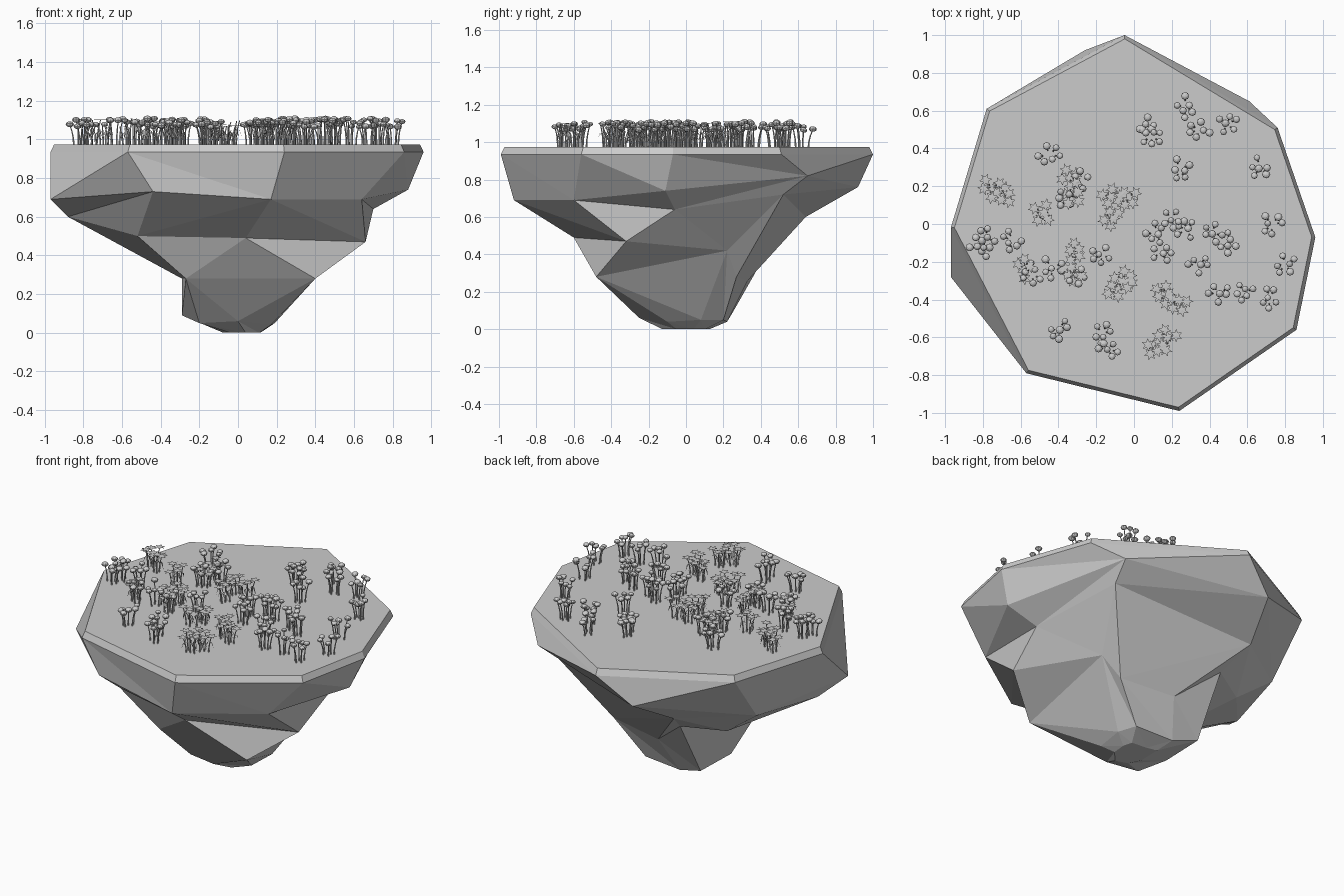
import bpy, bmesh, math, random
from mathutils import Vector, Matrix

if "Cube" in bpy.data.objects:
    bpy.data.objects.remove(bpy.data.objects["Cube"])
random.seed(4)


def finish(bm, name):
    me = bpy.data.meshes.new(name)
    bm.to_mesh(me)
    bm.free()
    ob = bpy.data.objects.new(name, me)
    bpy.context.collection.objects.link(ob)
    return ob


# Floating rock: eight-sided rings from the rim down to the foot
rim = [(.24, -.99), (.86, -.56), (.96, -.07), (.76, .51),
       (-.05, 1), (-.78, .61), (-.97, -.02), (-.57, -.79)]
ledge = [(.17, -.92, .69), (.64, -.6, .69), (.88, -.11, .74), (.61, .65, .82),
         (-.26, .92, .76), (-.76, .36, .62), (-.97, -.28, .69), (-.44, -.8, .73)]
waist = [(.04, -.6, .49), (.66, -.32, .47), (.7, -.06, .64), (.58, .52, .72),
         (-.36, .64, .6), (-.52, .32, .44), (-.88, -.1, .6), (-.52, -.47, .5)]
lower = [(.06, -.45, .28), (.4, -.48, .28), (.43, .22, .42), (.33, .27, .28),
         (-.03, .33, .26), (-.28, .46, .46), (-.29, -.05, .28), (-.27, -.42, .28)]
foot = [(0, -.25, .06), (.17, -.1, .04), (.19, .08, .05), (.15, .2, .05),
        (-.11, .22, .04), (-.28, .25, .09), (-.29, -.05, .09), (-.2, -.2, .05)]
TOP = .975
rings = [[(x * .98, y * .98, TOP) for x, y in rim],
         [(x, y, .935) for x, y in rim], ledge, waist, lower, foot,
         [(x * .4 + .04, y * .5, 0) for x, y, z in foot]]
# which way each facet is split, per band
splits = [None, "00011010", "00111011", "00110011", "10000110", "00000000"]
bm = bmesh.new()
vs = [[bm.verts.new(p) for p in r] for r in rings]
for a, b, s in zip(vs, vs[1:], splits):
    for i in range(8):
        j = (i + 1) % 8
        if s is None:
            bm.faces.new((a[i], b[i], b[j], a[j]))
        elif s[i] == "0":
            bm.faces.new((a[i], b[i], b[j]))
            bm.faces.new((a[i], b[j], a[j]))
        else:
            bm.faces.new((a[i], b[i], a[j]))
            bm.faces.new((b[i], b[j], a[j]))
bm.faces.new(vs[0])
bm.faces.new(vs[-1][::-1])
bmesh.ops.recalc_face_normals(bm, faces=bm.faces)
finish(bm, "floating_rock")


# Curved tapering stem made of short rings
def stem(bm, base, tip, r=.005, n=5):
    prev = None
    for k in range(4):
        t = k / 3
        c = Vector((base.x + (tip.x - base.x) * t * t,
                    base.y + (tip.y - base.y) * t * t,
                    base.z + (tip.z - base.z) * t))
        rr = r * (1 - .45 * t)
        ring = [bm.verts.new(c + Vector((rr * math.cos(q), rr * math.sin(q), 0)))
                for q in (math.tau * i / n for i in range(n))]
        if prev:
            for i in range(n):
                bm.faces.new((prev[i], prev[(i + 1) % n], ring[(i + 1) % n], ring[i]))
        prev = ring


# Drooping pointed leaf
def leaf(bm, c, ang):
    d = Vector((math.cos(ang), math.sin(ang), 0))
    s = Vector((-d.y, d.x, 0)) * .006
    mid = c + d * .015 + Vector((0, 0, -.014))
    v = [bm.verts.new(p) for p in (c, mid - s, c + d * .026 + Vector((0, 0, -.05)), mid + s)]
    bm.faces.new(v)


# Star-shaped flower: a shallow fan of pointed petals
def star(bm, c, ang, petals=6, outer=.036, inner=.017):
    mid = bm.verts.new(c + Vector((0, 0, .005)))
    pts = []
    for i in range(petals * 2):
        q = ang + math.pi * i / petals
        r = inner if i % 2 else outer
        pts.append(bm.verts.new(c + Vector((r * math.cos(q), r * math.sin(q), .004))))
    for i in range(petals * 2):
        bm.faces.new((mid, pts[i], pts[(i + 1) % (petals * 2)]))


# Random head places inside a tuft, kept apart
def head_spots(cx, cy, count, spread, gap):
    out = []
    for _ in range(300):
        a, r = random.uniform(0, math.tau), spread * math.sqrt(random.random())
        p = Vector((cx + r * math.cos(a), cy + r * math.sin(a), 0))
        if all((p - q).length > gap for q in out):
            out.append(p)
        if len(out) == count:
            break
    return out


def stalk(bm, spot, cx, cy):
    base = Vector((cx + (spot.x - cx) * .6, cy + (spot.y - cy) * .6, TOP - .003))
    tip = Vector((spot.x, spot.y, random.uniform(1.06, 1.105)))
    stem(bm, base, tip)
    return tip


# Round-headed flower tufts
round_tufts = [(.06, .51), (.09, .47), (.27, .62), (.35, .5), (.49, .53), (.24, .29), (.67, .3),
               (.73, 0), (.8, -.21), (.72, -.39), (.58, -.36), (.45, -.37), (.34, -.22),
               (.51, -.1), (.41, -.05), (.2, .03), (.12, -.05), (.14, -.15), (.28, -.03),
               (-.45, .36), (-.28, .23), (-.35, .13), (-.79, -.07), (-.64, -.09),
               (-.82, -.13), (-.54, -.26), (-.43, -.23), (-.3, -.27), (-.17, -.16),
               (-.4, -.56), (-.17, -.58), (-.14, -.66)]
bm = bmesh.new()
for cx, cy in round_tufts:
    for spot in head_spots(cx, cy, 6, .058, .034):
        tip = stalk(bm, spot, cx, cy)
        m = (Matrix.Translation(tip + Vector((0, 0, .004)))
             @ Matrix.Rotation(random.uniform(-.3, .3), 4, 'X')
             @ Matrix.Diagonal((1, 1, .7, 1)))
        bmesh.ops.create_uvsphere(bm, u_segments=8, v_segments=6,
                                  radius=random.uniform(.017, .022), matrix=m)
finish(bm, "round_flower_tufts")

# Star-petalled flower tufts with drooping stem leaves
star_tufts = [(-.76, .19), (-.69, .14), (-.34, .24), (-.34, .15), (-.48, .06), (-.12, .16),
              (-.04, .14), (-.11, .03), (-.31, -.15), (-.57, -.24), (-.33, -.26),
              (-.05, -.28), (-.09, -.35), (.15, -.38), (.23, -.42), (.12, -.65), (.18, -.6)]
bm = bmesh.new()
for cx, cy in star_tufts:
    for spot in head_spots(cx, cy, 5, .055, .038):
        tip = stalk(bm, spot, cx, cy)
        a0 = random.uniform(0, math.tau)
        star(bm, tip, a0)
        low = tip.lerp(Vector((cx, cy, TOP)), .3)
        for i in range(2):
            leaf(bm, low, a0 + i * 2.6)
finish(bm, "star_flower_tufts")
